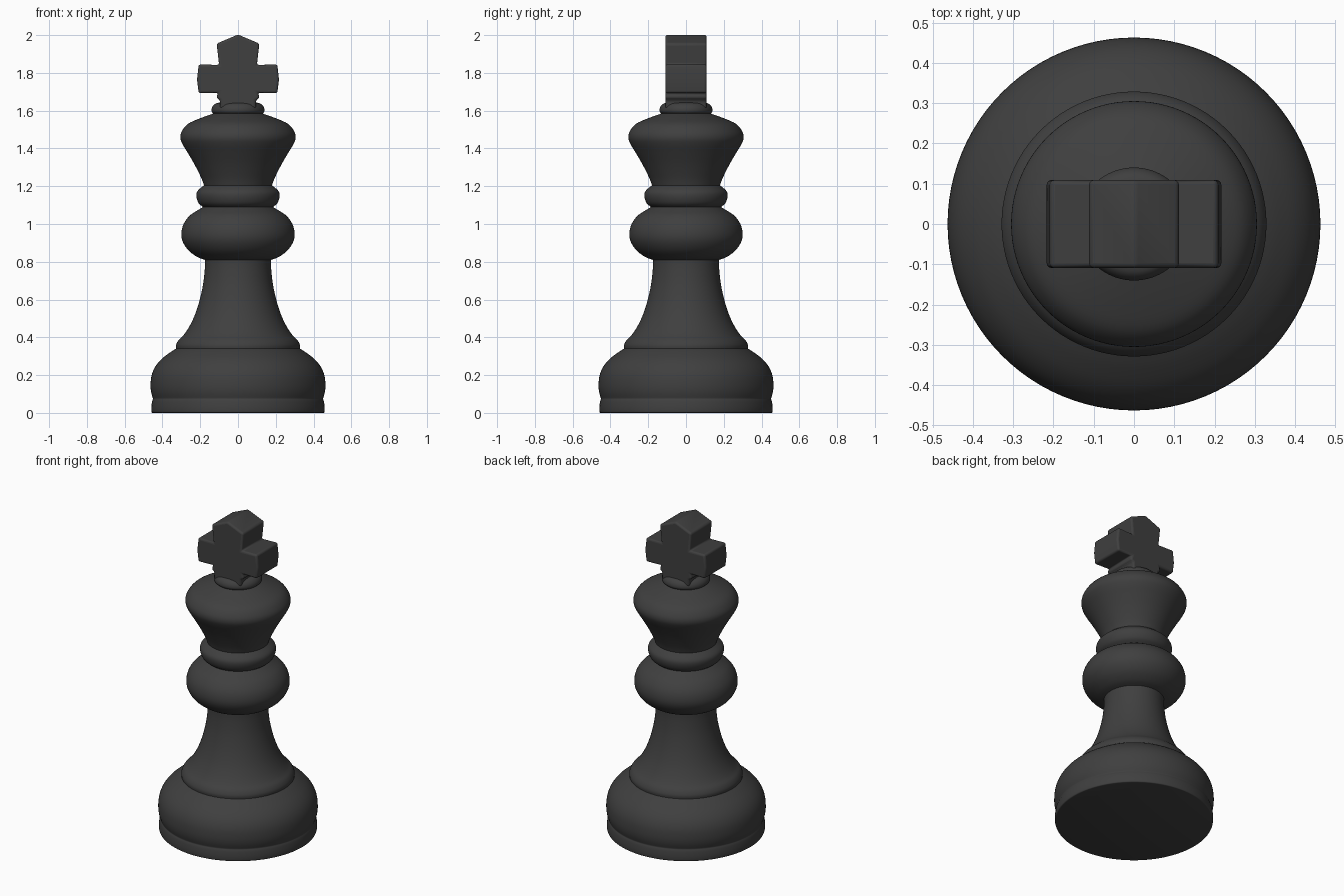
import bpy, bmesh, math

if "Cube" in bpy.data.objects:
    bpy.data.objects.remove(bpy.data.objects["Cube"])

dark = bpy.data.materials.new("charcoal")
dark.diffuse_color = (0.05, 0.05, 0.05, 1)
dark.use_nodes = True
dark.node_tree.nodes["Principled BSDF"].inputs["Base Color"].default_value = dark.diffuse_color


def make_object(name, bm, angle):
    bmesh.ops.recalc_face_normals(bm, faces=bm.faces)
    mesh = bpy.data.meshes.new(name)
    bm.to_mesh(mesh)
    bm.free()
    mesh.materials.append(dark)
    ob = bpy.data.objects.new(name, mesh)
    bpy.context.collection.objects.link(ob)
    bpy.ops.object.select_all(action='DESELECT')
    ob.select_set(True)
    bpy.context.view_layer.objects.active = ob
    bpy.ops.object.shade_smooth_by_angle(angle=math.radians(angle))
    return ob


def spline(pts, steps=4):
    """Smooth curve through the profile points."""
    out = []
    for i in range(len(pts) - 1):
        a, b = pts[max(i - 1, 0)], pts[i]
        c, d = pts[i + 1], pts[min(i + 2, len(pts) - 1)]
        for s in range(steps):
            t = s / steps
            out.append(tuple(0.5 * (2 * q + (r - p) * t + (2 * p - 5 * q + 4 * r - w) * t * t
                             + (3 * q - p - 3 * r + w) * t ** 3)
                             for p, q, r, w in zip(a, b, c, d)))
    return out + [pts[-1]]


def lathe(name, sections, segs=96):
    """Turn curved sections, joined at creases, into a closed solid."""
    prof = []
    for sec in sections:
        prof += [p for p in spline(sec) if not prof or p != prof[-1]]
    bm = bmesh.new()
    rings = []
    for r, z in prof:
        rings.append([bm.verts.new((r * math.cos(2 * math.pi * k / segs),
                                    r * math.sin(2 * math.pi * k / segs), z))
                      for k in range(segs)])
    for lo, hi in zip(rings, rings[1:]):
        for k in range(segs):
            n = (k + 1) % segs
            bm.faces.new((lo[k], lo[n], hi[n], hi[k]))
    bm.faces.new(rings[0][::-1])
    bm.faces.new(rings[-1])
    return make_object(name, bm, 50)


# Turned body: foot, base, stem, two rings, head and collar
lathe("turned_body", [
    [(0.452, 0.0), (0.458, 0.005), (0.459, 0.03), (0.455, 0.06), (0.45, 0.075)],
    [(0.45, 0.075), (0.46, 0.11), (0.463, 0.15), (0.457, 0.20), (0.438, 0.245),
     (0.405, 0.285), (0.36, 0.32), (0.328, 0.34)],
    [(0.328, 0.34), (0.328, 0.36), (0.315, 0.385), (0.29, 0.41), (0.262, 0.45),
     (0.232, 0.51), (0.205, 0.59), (0.185, 0.68), (0.176, 0.76), (0.175, 0.81)],
    [(0.175, 0.81), (0.215, 0.825), (0.262, 0.86), (0.292, 0.905), (0.300, 0.95),
     (0.288, 1.0), (0.255, 1.045), (0.21, 1.075), (0.185, 1.09)],
    [(0.185, 1.09), (0.208, 1.11), (0.22, 1.145), (0.214, 1.175), (0.18, 1.205)],
    [(0.18, 1.205), (0.195, 1.245), (0.23, 1.315), (0.265, 1.375), (0.292, 1.42),
     (0.305, 1.455), (0.298, 1.49), (0.265, 1.53), (0.20, 1.56), (0.13, 1.585)],
    [(0.13, 1.585), (0.14, 1.598), (0.136, 1.62), (0.118, 1.638), (0.08, 1.645)],
])

# Cross finial: half outline mirrored in x, extruded in y, edges rounded
half = [(0.095, 1.61), (0.095, 1.655), (0.115, 1.668), (0.105, 1.695),
        (0.208, 1.692), (0.217, 1.765), (0.208, 1.845), (0.10, 1.842),
        (0.113, 1.955), (0.0, 2.003)]
outline = half + [(-x, z) for x, z in half[-2::-1]]
bm = bmesh.new()
front = [bm.verts.new((x, -0.109, z)) for x, z in outline]
back = [bm.verts.new((x, 0.109, z)) for x, z in outline]
bm.faces.new(front)
bm.faces.new(back[::-1])
for i in range(len(outline)):
    j = (i + 1) % len(outline)
    bm.faces.new((front[i], back[i], back[j], front[j]))
cross = make_object("cross_finial", bm, 60)
bev = cross.modifiers.new("rounding", 'BEVEL')
bev.width = 0.024
bev.segments = 4
bev.limit_method = 'ANGLE'
bev.angle_limit = math.radians(20)
